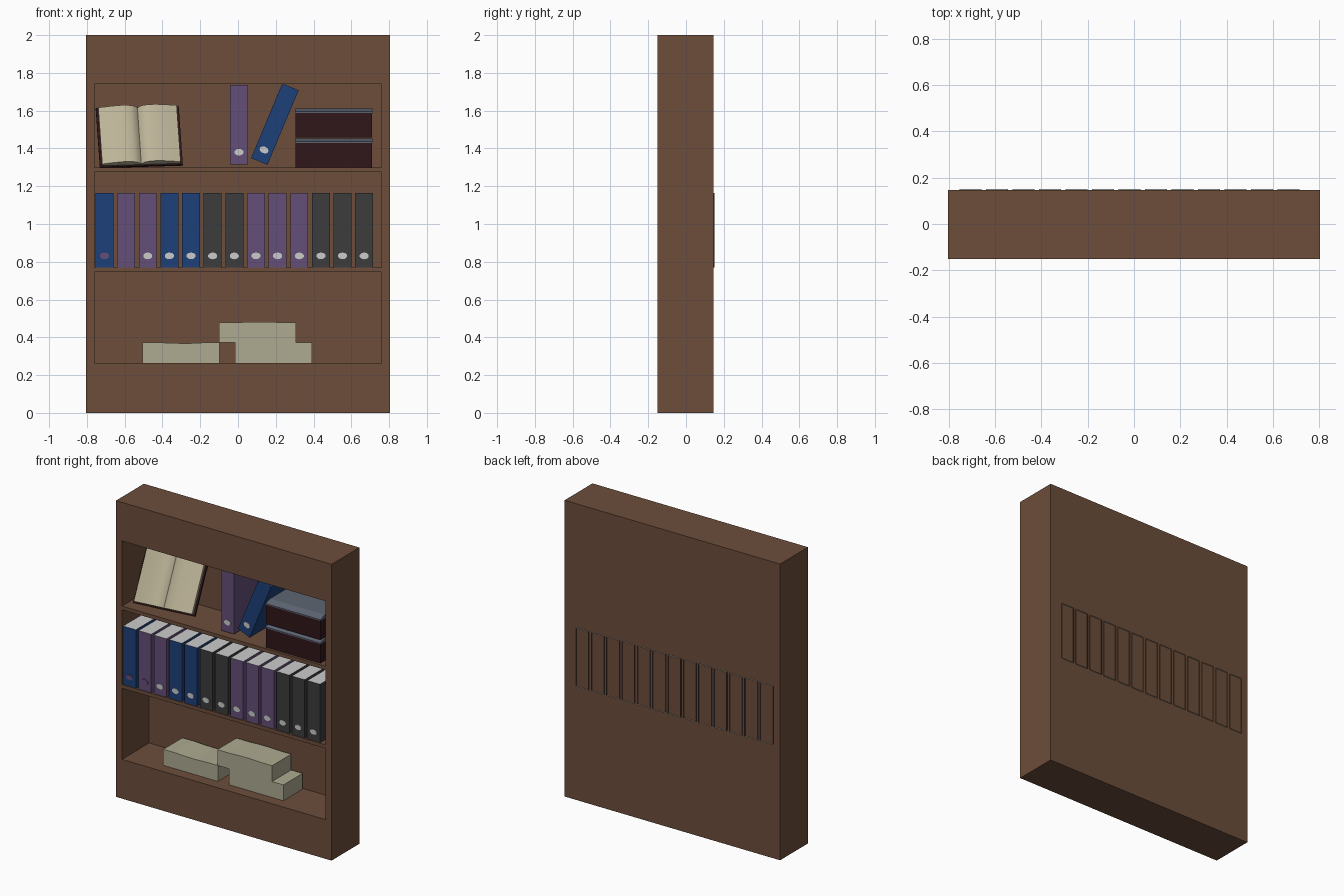
import bpy, bmesh, math
from mathutils import Matrix, Vector

if "Cube" in bpy.data.objects:
    bpy.data.objects.remove(bpy.data.objects["Cube"])

T = Matrix.Translation
R = Matrix.Rotation


def material(name, rgb):
    m = bpy.data.materials.new(name)
    m.diffuse_color = (*rgb, 1)
    m.use_nodes = True
    m.node_tree.nodes["Principled BSDF"].inputs["Base Color"].default_value = m.diffuse_color
    return m


wood = material("wood", (0.15, 0.075, 0.043))
blue = material("blue_cover", (0.012, 0.05, 0.19))
purple = material("purple_cover", (0.13, 0.078, 0.19))
black = material("black_cover", (0.045, 0.045, 0.045))
white = material("white_paper", (0.6, 0.6, 0.62))
grey = material("ring_grey", (0.6, 0.6, 0.6))
cream = material("book_pages", (0.5, 0.45, 0.31))
paper = material("stack_paper", (0.42, 0.4, 0.28))
maroon = material("maroon", (0.03, 0.008, 0.01))
slate = material("slate_lid", (0.11, 0.13, 0.17))


def finish(name, bm, mats, matrix=Matrix()):
    mesh = bpy.data.meshes.new(name)
    bm.to_mesh(mesh)
    bm.free()
    for m in mats:
        mesh.materials.append(m)
    ob = bpy.data.objects.new(name, mesh)
    ob.matrix_world = matrix
    bpy.context.collection.objects.link(ob)
    return ob


def add_box(bm, lo, hi):
    lo, hi = Vector(lo), Vector(hi)
    m = T((lo + hi) / 2) @ Matrix.Diagonal((*(hi - lo), 1))
    return bmesh.ops.create_cube(bm, size=1, matrix=m)["verts"]


def box(name, lo, hi, mat, matrix=Matrix()):
    bm = bmesh.new()
    add_box(bm, lo, hi)
    return finish(name, bm, [mat], matrix)


def prism(name, profile, length, mat, matrix):
    """Profile in local x/z, extruded along local +y."""
    bm = bmesh.new()
    face = bm.faces.new([bm.verts.new((x, 0, z)) for x, z in profile])
    ext = bmesh.ops.extrude_face_region(bm, geom=[face])["geom"]
    bmesh.ops.translate(bm, vec=(0, length, 0),
                        verts=[v for v in ext if isinstance(v, bmesh.types.BMVert)])
    bmesh.ops.recalc_face_normals(bm, faces=bm.faces)
    return finish(name, bm, [mat], matrix)


# Carcass: solid block with three shelf recesses
case = box("bookcase", (-0.805, -0.152, 0), (0.805, 0.146, 2), wood)
for z0, z1 in ((0.265, 0.745), (0.77, 1.275), (1.30, 1.74)):
    cutter = box("recess_cutter", (-0.76, -0.3, z0), (0.76, 0.138, z1), wood)
    cutter.hide_render = True
    mod = case.modifiers.new("recess", "BOOLEAN")
    mod.object, mod.operation, mod.solver = cutter, "DIFFERENCE", "EXACT"
    bpy.context.view_layer.objects.active = case
    bpy.ops.object.modifier_apply(modifier=mod.name)
    bpy.data.objects.remove(cutter)


# Binder: coloured spine and sides, paper top, open back, ring on the spine
def binder(name, w, d, h, cover, ring, matrix):
    bm = bmesh.new()
    add_box(bm, (-w / 2, 0, 0), (w / 2, d, h))
    bm.normal_update()
    for f in list(bm.faces):
        if f.normal.y > 0.9:
            bm.faces.remove(f)
        elif abs(f.normal.z) > 0.9:
            f.material_index = 1
    old = set(bm.faces)
    m = T((0, -0.0005, h * 0.155)) @ Matrix.Diagonal((1, 1, 0.72, 1)) @ R(math.pi / 2, 4, "X")
    bmesh.ops.create_cone(bm, cap_ends=True, segments=10, radius1=0.025,
                          radius2=0.025, depth=0.005, matrix=m)
    for f in set(bm.faces) - old:
        f.material_index = 2
    return finish(name, bm, [cover, white, ring], matrix)


covers = {"B": blue, "P": purple, "K": black}
for i, c in enumerate("BPPBBKKPPPKKK"):
    binder(f"binder_{i + 1}", 0.095, 0.3, 0.395, covers[c], purple if i < 2 else grey,
           T((-0.707 + i * 0.1146, -0.148, 0.77)))
binder("standing_binder", 0.096, 0.25, 0.42, purple, grey, T((0.005, -0.118, 1.315)))
binder("leaning_binder", 0.094, 0.23, 0.428, blue, grey,
       T((0.1125, -0.1, 1.331)) @ R(math.radians(22.7), 4, "Y"))

# Two storage boxes with lids sloped at the front
for i, z in enumerate((1.30, 1.458)):
    box(f"storage_box_{i + 1}", (0.305, -0.135, z), (0.71, 0.13, z + 0.13), maroon)
    prism(f"storage_lid_{i + 1}",
          [(-0.138, z + 0.13), (0.133, z + 0.13), (0.133, z + 0.153),
           (-0.09, z + 0.153), (-0.138, z + 0.138)],
          0.41, slate, T((0.7125, 0, 0)) @ R(math.pi / 2, 4, "Z"))

# Open book leaning against the back
book = (T((-0.512, -0.05, 1.302)) @ R(math.radians(3), 4, "Z")
        @ R(math.radians(60), 4, "X") @ R(math.radians(2), 4, "Z"))
box("book_cover", (-0.22, 0, 0), (0.22, 0.36, 0.012), maroon, book)
for side, s in (("left", -1), ("right", 1)):
    top = [(s * 0.208 * t, 0.018 + 0.026 * math.sin(math.pi * t ** 0.6) + 0.012 * t)
           for t in (k / 12 for k in range(13))]
    pages = prism(f"book_pages_{side}", [(0, 0.012)] + top + [(s * 0.208, 0.012)],
                  0.345, cream, book @ T((0, 0.008, 0)))
    bpy.ops.object.select_all(action="DESELECT")
    pages.select_set(True)
    bpy.context.view_layer.objects.active = pages
    bpy.ops.object.shade_smooth_by_angle(angle=math.radians(35))

# Paper stacks with slightly wavy tops
waves = (0, 0.001, -0.003, -0.004, 0.0, 0.0)
for i, (x, z, flip) in enumerate(((-0.505, 0.265, 1), (-0.015, 0.265, -1), (-0.1, 0.372, -1))):
    w, h = 0.408, 0.107
    top = [(k / 5 * w, h + flip * waves[k] * (1 if z < 0.3 else 0.8)) for k in range(5, -1, -1)]
    if i == 1:
        top = [(w, h), (0, h)]
    prism(f"paper_stack_{i + 1}", [(0, 0), (w, 0)] + top, 0.205, paper, T((x, -0.077, z)))
